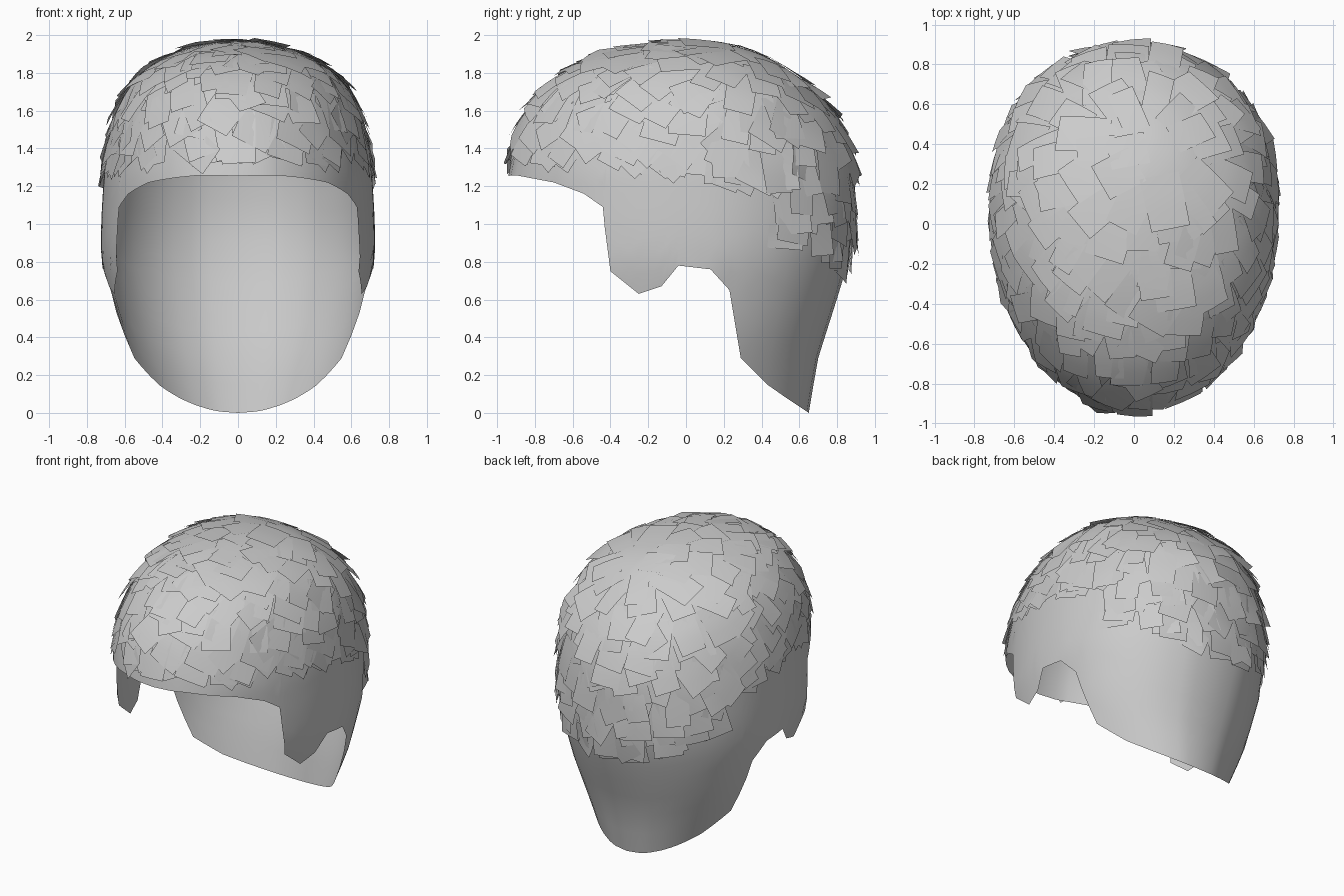
import bpy, bmesh, math, random
from mathutils import Vector, Matrix
from mathutils.bvhtree import BVHTree

if "Cube" in bpy.data.objects:
    bpy.data.objects.remove(bpy.data.objects["Cube"])

random.seed(7)
TOP = 1.965

# head sections: height, half width, front y, back y, y of the widest point
SECTIONS = [
    (1.965, 0, .03, .03, .03), (1.94, .20, -.25, .27, .03), (1.88, .385, -.49, .44, .04),
    (1.80, .505, -.645, .56, .05), (1.70, .59, -.76, .675, .06), (1.55, .655, -.86, .80, .06),
    (1.40, .69, -.91, .86, .06), (1.26, .71, -.94, .885, .06), (1.0, .725, -.94, .89, .06),
    (.80, .725, -.94, .855, .06), (.65, .69, -.94, .815, .06), (.48, .655, -.94, .76, .06),
    (.29, .585, -.94, .70, .06), (.15, .52, -.94, .675, .06), (0, .45, -.94, .65, .06)]

# lower rim seen from the side (y, z), from forehead to nape
RIM = [(-.94, 1.255), (-.90, 1.258), (-.70, 1.22), (-.54, 1.16), (-.44, 1.09), (-.43, .98),
       (-.40, .75), (-.25, .63), (-.13, .67), (-.04, .78), (.13, .76), (.23, .65),
       (.29, .29), (.43, .15), (.53, .08), (.62, .02), (.65, 0)]

# lowest height of the hair strands along y
HAIRLINE = [(-1, 1.33), (-.3, 1.28), (0, 1.25), (.3, 1.18), (.45, 1.15), (.5, .89),
            (.7, .84), (.8, .72), (1, .72)]
POWER = 2.05


def lerp_table(table, key):
    for a, b in zip(table, table[1:]):
        if min(a[0], b[0]) <= key <= max(a[0], b[0]):
            f = (key - a[0]) / (b[0] - a[0])
            return [p + (q - p) * f for p, q in zip(a[1:], b[1:])]
    return list(table[-1][1:])


# sections indexed by the root of depth so that the crown stays round
BY_DEPTH = [(math.sqrt(TOP - s[0]),) + s[1:] for s in SECTIONS]


def column(y, z, rows=26):
    """Points from the rim point up to the crown, on the +x side."""
    depth = math.sqrt(TOP - z)
    w, f, b, mid = lerp_table(BY_DEPTH, depth)
    c = (y - mid) / ((b - mid) if y > mid else (mid - f))
    c = max(-1, min(1, c))
    s = max(0, 1 - abs(c) ** POWER) ** (1 / POWER)
    pts = []
    for i in range(rows):
        d = depth * (1 - i / rows)
        w, f, b, mid = lerp_table(BY_DEPTH, d)
        pts.append(Vector((w * s, mid + c * ((b - mid) if c > 0 else (mid - f)), TOP - d * d)))
    return pts


def make_object(name, bm):
    me = bpy.data.meshes.new(name)
    bm.to_mesh(me)
    ob = bpy.data.objects.new(name, me)
    bpy.context.collection.objects.link(ob)
    bpy.ops.object.select_all(action='DESELECT')
    ob.select_set(True)
    bpy.context.view_layer.objects.active = ob
    bpy.ops.object.shade_smooth_by_angle(angle=math.radians(40))
    return ob


# scalp cap: half rim, mirrored into a closed ring of columns
half = []
for a, b in zip(RIM, RIM[1:]):
    for k in range(3):
        half.append(column(a[0] + (b[0] - a[0]) * k / 3, a[1] + (b[1] - a[1]) * k / 3))
half.append(column(*RIM[-1]))
ring = half + [[Vector((-p.x, p.y, p.z)) for p in c] for c in half[-2:0:-1]]

bm = bmesh.new()
cols = [[bm.verts.new(p) for p in c] for c in ring]
crown = bm.verts.new((0, .03, TOP))
for i, c in enumerate(cols):
    n = cols[(i + 1) % len(cols)]
    for j in range(len(c) - 1):
        bm.faces.new((c[j], n[j], n[j + 1], c[j + 1]))
    bm.faces.new((c[-1], n[-1], crown))
bmesh.ops.remove_doubles(bm, verts=bm.verts, dist=.0004)
bmesh.ops.recalc_face_normals(bm, faces=bm.faces)
tree = BVHTree.FromBMesh(bm)
make_object("scalp_cap", bm)
bm.free()


def on_scalp(p):
    loc, nor, _, _ = tree.find_nearest(p)
    if nor.dot(loc - Vector((0, 0, 1))) < 0:
        nor = -nor
    return loc, nor


# hair strands: stiff overlapping cards flowing away from the whorl
hair = bmesh.new()
WHORL = Vector((.1, .4, 1.9))
CENTRE = Vector((0, 0, 1.15))


def add_card(root, flow, width, length, lift, roll):
    base, nor = on_scalp(root)
    side = nor.cross(flow).normalized()
    grid = []
    for i in range(4):
        t = i / 3
        row = []
        for s in (-.5, 0, .5):
            flat = root + flow * length * t + side * width * s
            p, n = on_scalp(flat)
            p = p.lerp(flat, .35)
            row.append(hair.verts.new(p + n * (.005 + lift * t + roll * s * t)))
        grid.append(row)
    for a, b in zip(grid, grid[1:]):
        for k in range(2):
            hair.faces.new((a[k], a[k + 1], b[k + 1], b[k]))


COUNT = 640
for i in range(COUNT):
    z = 1 - 2 * (i + .5) / COUNT
    r, a = math.sqrt(1 - z * z), i * 2.399963
    d = Vector((r * math.cos(a), r * math.sin(a), z))
    d += Vector([random.uniform(-.05, .05) for _ in range(3)])
    hit = tree.ray_cast(CENTRE, d.normalized())[0]
    if hit is None:
        continue
    root, nor = on_scalp(hit)
    flow = root - WHORL
    flow.z -= .5 * (1 - nor.z)
    flow -= nor * flow.dot(nor)
    flow = Matrix.Rotation(random.gauss(0, .3), 3, nor) @ flow.normalized()
    width, length = random.uniform(.13, .22), random.uniform(.19, .28)
    if root.y < -.6:
        length *= 1.2
    # shorten strands that would cross the hairline
    while length > .11:
        tip = on_scalp(root + flow * length)[0]
        if tip.z > lerp_table(HAIRLINE, tip.y)[0] + random.uniform(-.02, .02):
            break
        length -= .02
    # strands stand off most at the back, least on the forehead and sides
    amount = 1 if root.y > .4 else .45
    if length > .11:
        add_card(root, flow, width, length, random.uniform(.004, .03) * amount,
                 random.uniform(-.03, .03) * amount)
make_object("hair_strands", hair)
hair.free()
